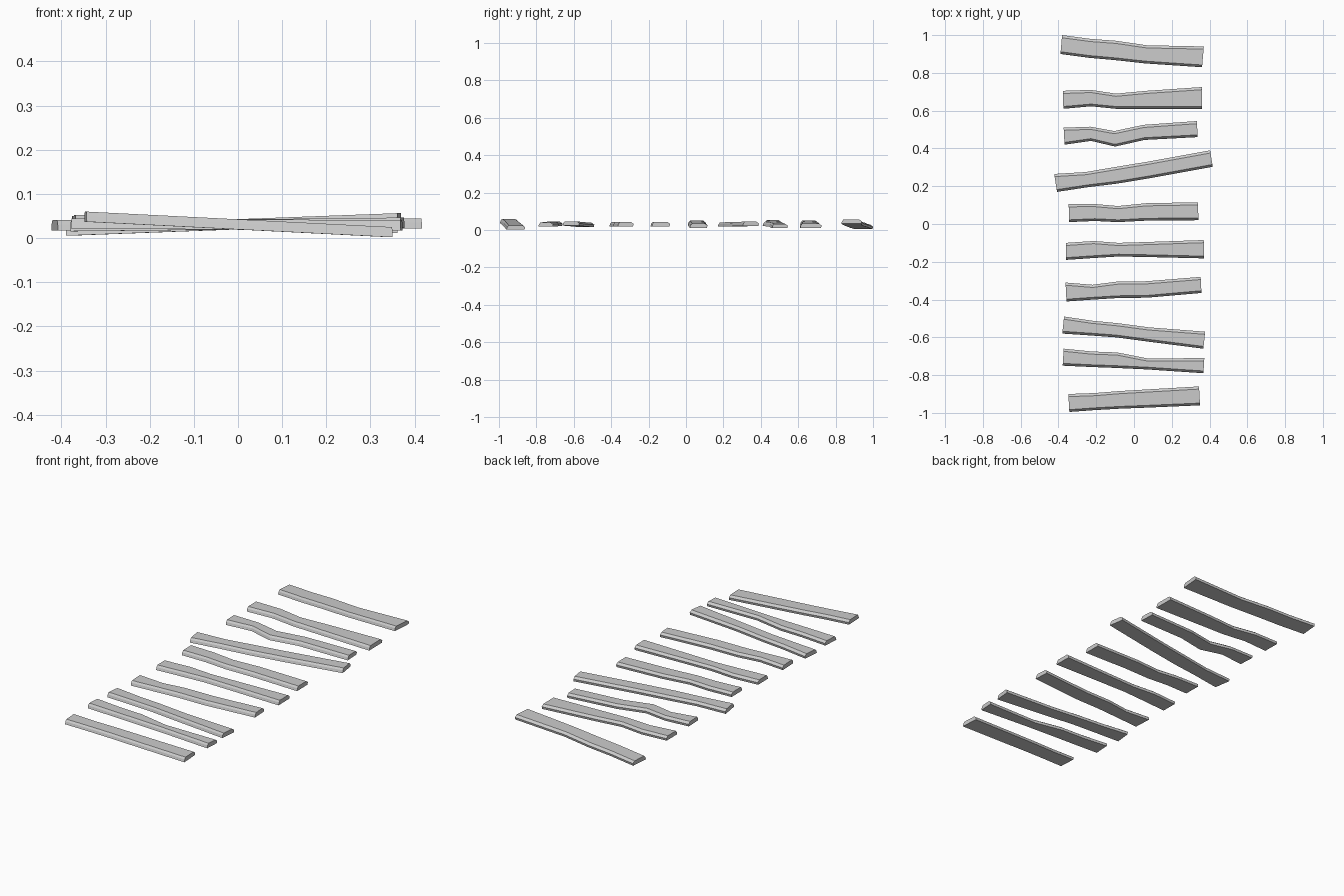
import bpy, bmesh

THICK = 0.023
BASE = 0.0195
STATIONS = (0.0, 0.2, 0.38, 0.6, 1.0)   # fractions along each plank

# left x, right x, tilt (left end up), back edge y, front edge y at the stations
PLANKS = [
    (-.385, .365, -.014, (1.0, .98, .97, .946, .94), (.90, .88, .868, .85, .83)),
    (-.375, .36, .008, (.705, .71, .69, .705, .725), (.61, .623, .61, .61, .61)),
    (-.37, .335, .010, (.51, .515, .492, .525, .545), (.42, .44, .41, .445, .46)),
    (-.415, .41, -.002, (.265, .275, .30, .33, .39), (.17, .195, .213, .243, .303)),
    (-.345, .34, .008, (.105, .106, .095, .11, .115), (.01, .016, .01, .018, .02)),
    (-.36, .37, .0, (-.10, -.09, -.10, -.095, -.085), (-.19, -.18, -.172, -.175, -.182)),
    (-.36, .355, .0, (-.31, -.322, -.305, -.303, -.28), (-.41, -.40, -.392, -.39, -.365)),
    (-.375, .372, -.004, (-.49, -.512, -.525, -.547, -.57), (-.58, -.59, -.60, -.622, -.66)),
    (-.375, .37, .002, (-.66, -.675, -.68, -.712, -.71), (-.75, -.757, -.762, -.77, -.79)),
    (-.345, .347, .0175, (-.90, -.895, -.885, -.876, -.86), (-.995, -.985, -.978, -.972, -.96)),
]


def make_plank(index, xl, xr, tilt, back, front):
    bm = bmesh.new()
    slope = (back[-1] + front[-1] - back[0] - front[0]) / 2 / (xr - xl)
    rings = []
    for t, b, f in zip(STATIONS, back, front):
        mid = (b + f) / 2
        z = BASE + tilt * (1 - 2 * t)
        # worn board section: flat underside, chamfered long edges
        section = [(f, 0), (b - .003, 0), (b, .55 * THICK),
                   (b - .014, THICK), (f + .012, THICK), (f + .004, .6 * THICK)]
        rings.append([bm.verts.new((xl + (xr - xl) * t - slope * (y - mid), y, z + h))
                      for y, h in section])
    n = len(rings[0])
    for a, c in zip(rings, rings[1:]):
        for i in range(n):
            bm.faces.new((a[i], a[(i + 1) % n], c[(i + 1) % n], c[i]))
    bm.faces.new(rings[0])
    bm.faces.new(rings[-1])
    bmesh.ops.recalc_face_normals(bm, faces=bm.faces)
    mesh = bpy.data.meshes.new(f"plank_{index}")
    bm.to_mesh(mesh)
    bm.free()
    bpy.context.collection.objects.link(bpy.data.objects.new(f"plank_{index}", mesh))


# Row of ten loose wooden planks, back to front
for number, plank in enumerate(PLANKS, 1):
    make_plank(number, *plank)
